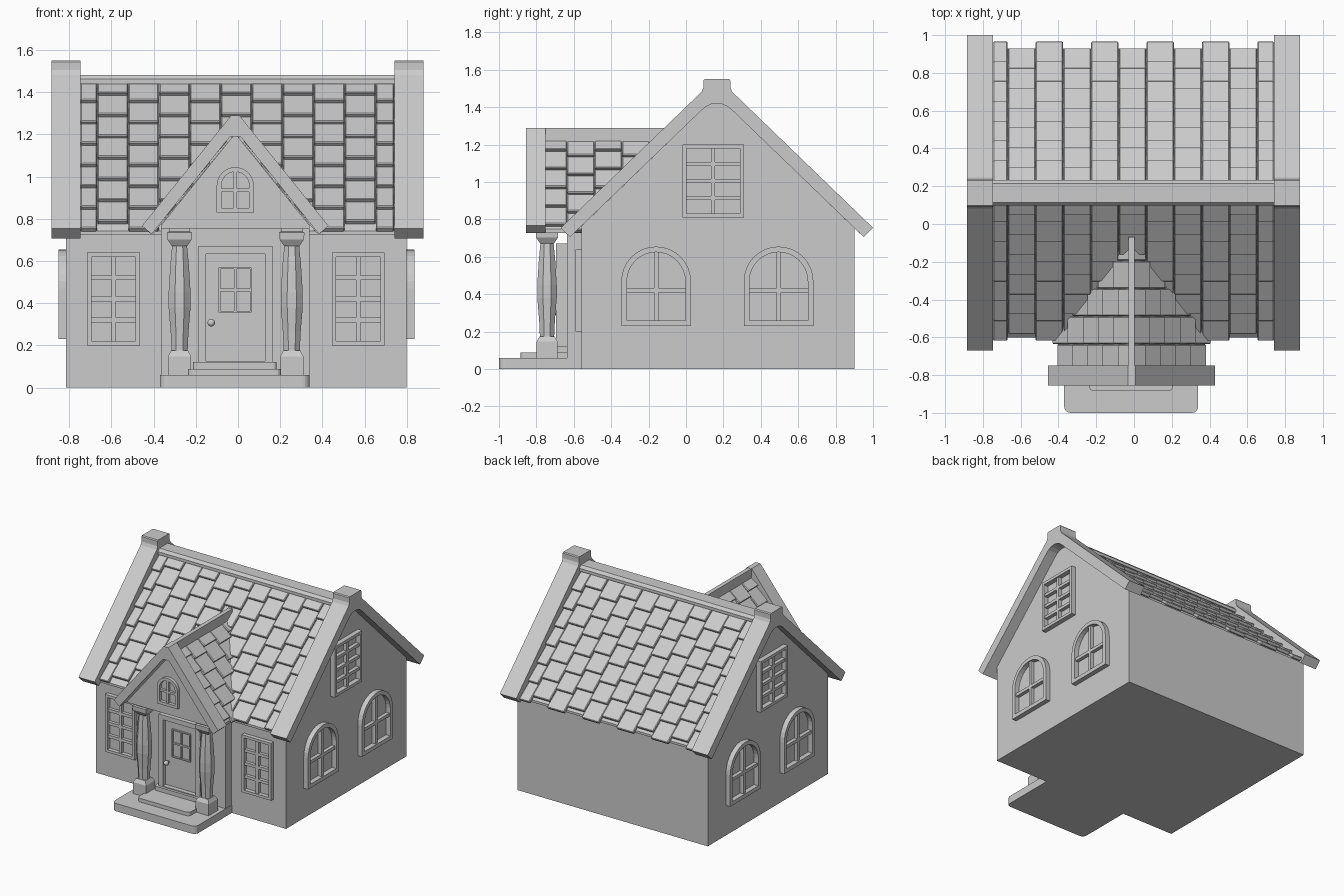
import bpy, bmesh
from math import sin, cos, pi, tau, radians
from mathutils import Vector, Matrix

if "Cube" in bpy.data.objects:
    bpy.data.objects.remove(bpy.data.objects["Cube"])

PX = -0.013          # porch centre line
RY = 0.165           # main ridge line


def finish(name, bm, bevel=0):
    bmesh.ops.recalc_face_normals(bm, faces=bm.faces)
    me = bpy.data.meshes.new(name)
    bm.to_mesh(me)
    bm.free()
    ob = bpy.data.objects.new(name, me)
    bpy.context.collection.objects.link(ob)
    if bevel:
        m = ob.modifiers.new("bevel", 'BEVEL')
        m.width, m.segments = bevel, 1
    return ob


def prism(name, pts, axis, a, b, bevel=0):
    """Extrude a 2D outline along x, y or z from a to b."""
    place = {'x': lambda p, t: (t, p[0], p[1]),
             'y': lambda p, t: (p[0], t, p[1]),
             'z': lambda p, t: (p[0], p[1], t)}[axis]
    bm = bmesh.new()
    lo = [bm.verts.new(place(p, a)) for p in pts]
    hi = [bm.verts.new(place(p, b)) for p in pts]
    bm.faces.new(lo)
    bm.faces.new(hi)
    n = len(pts)
    for i in range(n):
        j = (i + 1) % n
        bm.faces.new((lo[i], lo[j], hi[j], hi[i]))
    return finish(name, bm, bevel)


def box(name, x, y, z, bevel=0):
    return prism(name, [(x[0], y[0]), (x[1], y[0]), (x[1], y[1]), (x[0], y[1])], 'z', *z, bevel)


def gable(half, c):
    """Mirror a right-hand half outline (top to bottom to inner apex) about c."""
    return [(c + d, z) for d, z in half] + [(c - d, z) for d, z in reversed(half) if d > 0]


def lathe(name, profile, sides, x, y):
    bm = bmesh.new()
    k = 1 / cos(pi / sides)
    rings = [[bm.verts.new((x + r * k * cos(tau * (i + .5) / sides),
                            y + r * k * sin(tau * (i + .5) / sides), z))
              for i in range(sides)] for r, z in profile]
    for lo, hi in zip(rings, rings[1:]):
        for i in range(sides):
            j = (i + 1) % sides
            bm.faces.new((lo[i], lo[j], hi[j], hi[i]))
    bm.faces.new(rings[0])
    bm.faces.new(rings[-1])
    return finish(name, bm)


def tiles(name, apex, along, down, edges, end, pitch, shift, flip=0):
    """Overlapping shingles on one slope, every other column shifted."""
    A, D = Vector(along), Vector(down).normalized()
    N = A.cross(D)
    if N.z < 0:
        N.negate()
    bm = bmesh.new()
    for c, (u0, u1) in enumerate(zip(edges, edges[1:])):
        s1 = end - shift * ((c + flip) % 2)
        while s1 > 0.06:
            s0 = max(s1 - pitch - .02, 0.01)
            v = [bm.verts.new(Vector(apex) + A * u + D * s + N * h)
                 for u in (u0 + .001, u1 - .001)
                 for s, h in ((s0, -.008), (s1, -.002), (s1, .028), (s0, .004))]
            for f in ((0, 1, 2, 3), (4, 5, 6, 7), (0, 1, 5, 4), (1, 2, 6, 5), (2, 3, 7, 6), (3, 0, 4, 7)):
                bm.faces.new([v[i] for i in f])
            s1 -= pitch
    return finish(name, bm, .005)


def outline(w, h, arched):
    """Window outline, origin at the bottom centre."""
    if not arched:
        return [(-w, 0), (w, 0), (w, h), (-w, h)]
    return [(-w, 0), (w, 0)] + [(w * cos(pi * i / 16), h - w + w * sin(pi * i / 16)) for i in range(17)]


def window(name, loc, turn, w, h, rim, depth, rows, arched=False, bar=.011):
    """Raised frame plus glazing bars; rows lists the bar heights."""
    M = Matrix.Translation(loc) @ Matrix.Rotation(radians(turn), 4, 'Z')
    bm = bmesh.new()
    outer = outline(w, h, arched)
    inner = [(x, z + rim) for x, z in outline(w - rim, h - 2 * rim, arched)]
    L = [[bm.verts.new(M @ Vector((x, y, z))) for x, z in o]
         for o, y in ((outer, .01), (outer, -depth), (inner, -depth), (inner, .01))]
    n = len(outer)
    for k in range(3):
        for i in range(n):
            j = (i + 1) % n
            bm.faces.new((L[k][i], L[k][j], L[k + 1][j], L[k + 1][i]))
    bars = [(-bar, bar, rim / 2, h - rim / 2)] if rows is not None else []
    bars += [(-w + rim / 2, w - rim / 2, z - bar, z + bar) for z in rows or []]
    for x0, x1, z0, z1 in bars:
        size = Matrix.Diagonal((x1 - x0, depth * .75, z1 - z0, 1))
        at = Matrix.Translation(((x0 + x1) / 2, -depth * .375, (z0 + z1) / 2))
        bmesh.ops.create_cube(bm, size=1, matrix=M @ at @ size)
    return finish(name, bm)


# Main house body with gable ends
prism("house_body", [(-.56, 0), (.90, 0), (.90, .754), (RY, 1.463), (-.56, .763)], 'x', -.815, .80)

# Main roof slab, shingles, ridge and end trims
prism("roof_slab", gable([(0, 1.48), (.765, .742), (.765, .725), (0, 1.463)], RY)[:-0 or None], 'x', -.76, .755)
cols = [-.747] + [-.668 + .1467 * i for i in range(10)] + [.741]
for side, s in (("front", -1), ("back", 1)):
    tiles("roof_tiles_" + side, (0, RY, 1.478), (1, 0, 0), (0, s, -.965), cols,
          1.065 if s < 0 else 1.09, .1455, .05)
prism("roof_ridge", [(RY - .068, 1.44), (RY + .068, 1.44), (RY + .068, 1.462), (RY + .05, 1.482),
                     (RY - .05, 1.482), (RY - .068, 1.462)], 'x', -.75, .745)
trim = [(.066, 1.55), (.072, 1.543), (.072, 1.505), (.082, 1.482), (.835, .755), (.785, .706),
        (.09, 1.376), (.06, 1.402), (.03, 1.416), (0, 1.42)]
for side, a, b in (("left", -.884, -.747), ("right", .741, .88)):
    prism("gable_trim_" + side, gable(trim, RY), 'x', a, b)

# Entrance bay and porch gable
box("entrance_bay", (-.365, .338), (-.635, -.5), (0, .79))
prism("porch_gable", [(-.365, .755), (.338, .755), (.338, .77), (PX, 1.205), (-.365, .77)], 'y', -.815, -.1)
prism("porch_trim", gable([(.02, 1.29), (.442, .767), (.397, .727), (.025, 1.19), (0, 1.19)], PX), 'y', -.855, -.75)
pcols = [-.765, -.636, -.489, -.342, -.195, -.06]
for side, s in (("left", -1), ("right", 1)):
    prism("porch_slab_" + side, [(PX, 1.235), (PX + s * .39, .748), (PX + s * .39, .728), (PX, 1.205)],
          'y', -.76, -.1)
    tiles("porch_tiles_" + side, (PX, 0, 1.228), (0, 1, 0), (s, 0, -1.25), pcols, .64, .128, .04, 1)
box("porch_ridge", (PX - .016, PX + .016), (-.80, -.07), (1.2, 1.288))


# Porch steps with rounded front corners
def step(name, x0, x1, y0, z0, z1, r):
    pts = [(x1, -.55), (x0, -.55)]
    pts += [(x0 + r - r * cos(i * pi / 8), y0 + r - r * sin(i * pi / 8)) for i in range(5)]
    pts += [(x1 - r + r * sin(i * pi / 8), y0 + r - r * cos(i * pi / 8)) for i in range(5)]
    prism(name, pts, 'z', z0, z1)


step("porch_platform", -.37, .34, -1.0, 0, .06, .035)
step("step_lower", -.237, .205, -.885, .06, .088, .025)
step("step_upper", -.213, .182, -.715, .088, .12, .015)

# Porch columns
for side, x in (("left", -.277), ("right", .255)):
    y = -.743
    lathe("column_base_" + side, [(.055, .055), (.055, .148), (.04, .175)], 4, x, y)
    lathe("column_shaft_" + side, [(.038, .17), (.042, .26), (.052, .38), (.052, .45), (.044, .58), (.035, .675)], 8, x, y)
    lathe("column_capital_" + side, [(.036, .67), (.058, .703), (.06, .735), (.05, .74), (.05, .76)], 4, x, y)

# Door
window("door_frame", (-.012, -.635, .09), 0, .175, .58, .036, .06, None)
box("door_panel", (-.16, .136), (-.66, -.62), (.1, .64))
window("door_window", (-.014, -.66, .355), 0, .078, .215, .008, .014, [.1075], bar=.006)
bm = bmesh.new()
bmesh.ops.create_uvsphere(bm, u_segments=16, v_segments=10, radius=.018,
                          matrix=Matrix.Translation((-.127, -.69, .307)))
bmesh.ops.create_cone(bm, segments=12, radius1=.008, radius2=.008, depth=.04, cap_ends=True,
                      matrix=Matrix.Translation((-.127, -.67, .307)) @ Matrix.Rotation(pi / 2, 4, 'X'))
knob = finish("door_knob", bm)
bpy.context.view_layer.objects.active = knob
knob.select_set(True)
bpy.ops.object.shade_smooth_by_angle()

# Front windows and porch attic window
for side, x in (("left", -.59), ("right", .57)):
    window("front_window_" + side, (x, -.56, .20), 0, .125, .44, .02, .032, [.12, .22, .32])
window("attic_window", (PX, -.815, .83), 0, .088, .215, .022, .025, [.105], True, .008)

# Side windows
for side, x, turn in (("right", .80, 90), ("left", -.815, -90)):
    window("gable_window_" + side, (x, .145, .81), turn, .165, .39, .022, .037, [.104, .195, .286])
    for n, y in (("front", -.16), ("back", .495)):
        window(f"arch_window_{n}_{side}", (x, y, .23), turn, .186, .425, .03, .037, [.19], True, .012)
